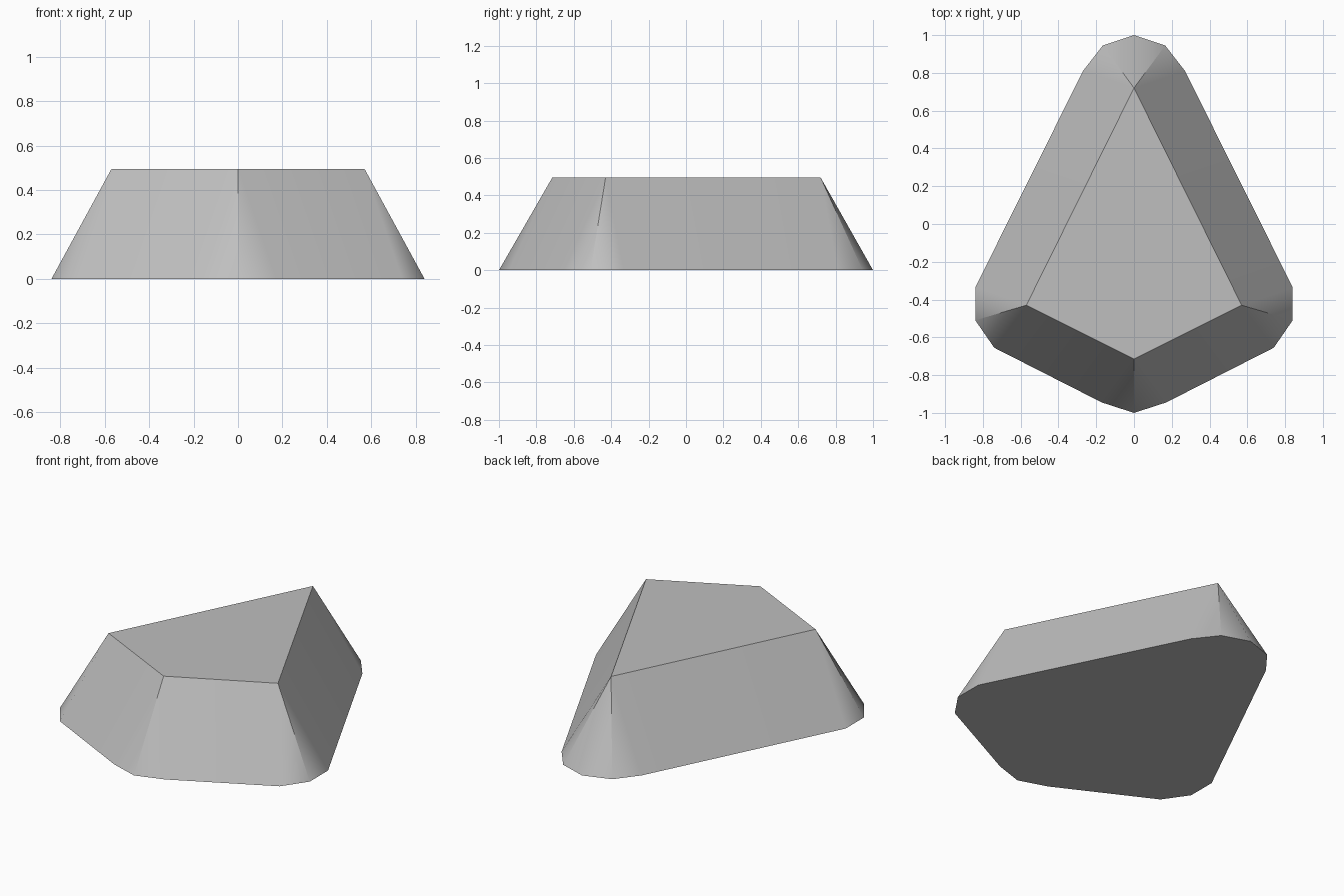
import bpy
from mathutils import Vector

cube = bpy.data.objects.get("Cube")
if cube:
    bpy.data.objects.remove(cube, do_unlink=True)

HEIGHT = 0.495


def mirror(points):
    return [(-x, y) for x, y in reversed(points)]


def flat_material(name, colour):
    mat = bpy.data.materials.new(name)
    mat.use_nodes = True
    mat.diffuse_color = colour
    mat.node_tree.nodes["Principled BSDF"].inputs["Base Color"].default_value = colour
    return mat


# Each top corner with the rounded run of base points below it, counterclockwise
right_base = [(0.74, -0.655), (0.84, -0.51), (0.84, -0.335)]
back_half = [(0.27, 0.81), (0.165, 0.945)]
corners = [
    ((0, -0.715), [(-0.17, -0.945), (0, -1), (0.17, -0.945)]),
    ((0.57, -0.43), right_base),
    ((0, 0.72), back_half + [(0, 1)] + mirror(back_half)),
    ((-0.57, -0.43), mirror(right_base)),
]

# Vertices: the top ring first, then the base ring
verts = [(x, y, HEIGHT) for (x, y), run in corners]
runs = []
for top, run in corners:
    runs.append(range(len(verts), len(verts) + len(run)))
    verts += [(x, y, 0) for x, y in run]
top_count = len(corners)

# Sloping walls, with a fan of triangles under every top corner
faces, groups = [], []
group = 0
for i, run in enumerate(runs):
    creases = {run[1], run[-2]}
    for a, b in zip(run, run[1:]):
        if a in creases:
            group += 1
        faces.append((a, b, i))
        groups.append(group)
    j = (i + 1) % top_count
    faces.append((run[-1], runs[j][0], j, i))
    groups.append(group)
groups = [g % group for g in groups]  # the last wall meets the first

# Flat top and underside
wall_count = len(faces)
faces.append(tuple(range(top_count)))
faces.append(tuple(reversed(range(top_count, len(verts)))))

mesh = bpy.data.meshes.new("rock_block")
mesh.from_pydata(verts, [], faces)
mesh.update()
block = bpy.data.objects.new("rock_block", mesh)
bpy.context.collection.objects.link(block)
mesh.materials.append(flat_material("stone_grey", (0.52, 0.52, 0.52, 1)))

# Walls are creased at the top corners and blend smoothly along the base
for poly in mesh.polygons:
    poly.use_smooth = True
walls = list(mesh.polygons)[:wall_count]
normals = []
for poly in mesh.polygons:
    for v in poly.vertices:
        if poly.index >= wall_count:
            normals.append(poly.normal.copy())
            continue
        total = Vector()
        for wall in walls:
            same = groups[wall.index] == groups[poly.index]
            if v in wall.vertices and (v >= top_count or same):
                total += wall.normal * wall.area
        normals.append(total.normalized())
mesh.normals_split_custom_set(normals)
